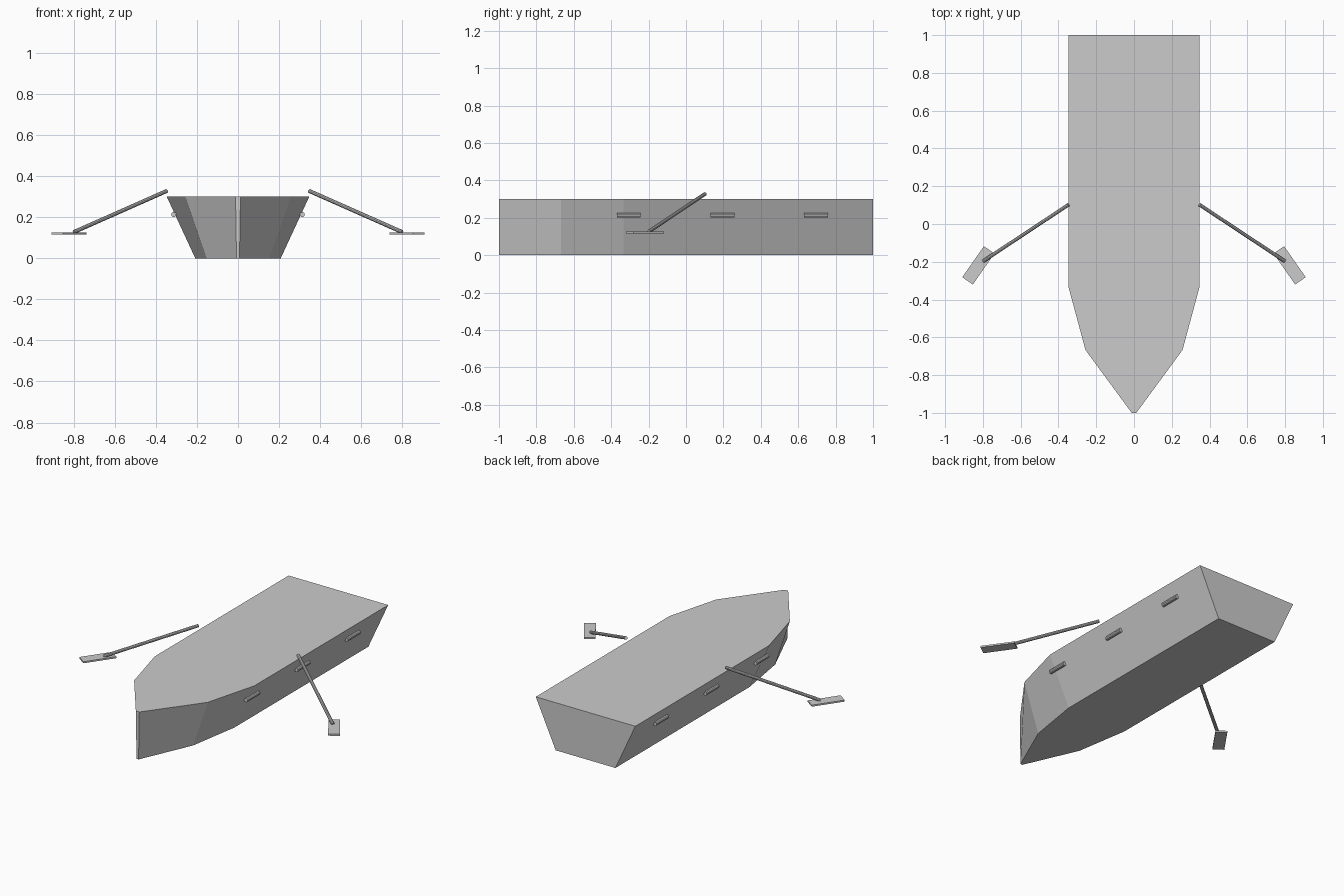
import bpy, bmesh, math
from mathutils import Vector

if "Cube" in bpy.data.objects:
    bpy.data.objects.remove(bpy.data.objects["Cube"])

grey = bpy.data.materials.new("light_grey")
grey.diffuse_color = (0.6, 0.6, 0.6, 1)
grey.use_nodes = True
grey.node_tree.nodes["Principled BSDF"].inputs["Base Color"].default_value = grey.diffuse_color


def finish(obj, name):
    obj.name = name
    obj.data.materials.append(grey)
    return obj


def rod(name, a, b, radius, sides=10):
    """Cylinder between two points."""
    a, b = Vector(a), Vector(b)
    bpy.ops.mesh.primitive_cylinder_add(vertices=sides, radius=radius,
                                        depth=(b - a).length, location=(a + b) / 2)
    obj = bpy.context.object
    obj.rotation_mode = 'QUATERNION'
    obj.rotation_quaternion = (b - a).to_track_quat('Z', 'Y')
    return finish(obj, name)


# Hull: half outline at the deck, narrowed to 60 % at the flat bottom
half = [(0.012, -1.0), (0.257, -0.667), (0.347, -0.333), (0.347, 1.0)]
outline = half + [(-x, y) for x, y in reversed(half)]
bm = bmesh.new()
bottom = [bm.verts.new((x * 0.6, y, 0)) for x, y in outline]
deck = [bm.verts.new((x, y, 0.3)) for x, y in outline]
bm.faces.new(bottom)
bm.faces.new(deck)
for i in range(len(outline)):
    j = (i + 1) % len(outline)
    bm.faces.new((bottom[i], bottom[j], deck[j], deck[i]))
bmesh.ops.recalc_face_normals(bm, faces=bm.faces)
mesh = bpy.data.meshes.new("hull")
bm.to_mesh(mesh)
bm.free()
hull = bpy.data.objects.new("hull", mesh)
bpy.context.collection.objects.link(hull)
finish(hull, "hull")

for side, label in ((1, "right"), (-1, "left")):
    # Grab handles along the sloping side
    for n, y in enumerate((-0.305, 0.195, 0.695)):
        rod(f"{label}_handle_{n + 1}", (side * 0.313, y - 0.063, 0.213),
            (side * 0.313, y + 0.063, 0.213), 0.0125)

    # Oar shaft, sloping out and down from the gunwale
    rod(f"{label}_oar_shaft", (side * 0.347, 0.102, 0.328),
        (side * 0.799, -0.197, 0.128), 0.010)

    # Flat oar blade
    bpy.ops.mesh.primitive_cube_add(size=1, location=(side * 0.824, -0.219, 0.121))
    blade = bpy.context.object
    blade.scale = (0.2, 0.068, 0.010)
    blade.rotation_euler.z = math.atan2(-0.165, side * 0.115)
    finish(blade, f"{label}_oar_blade")
